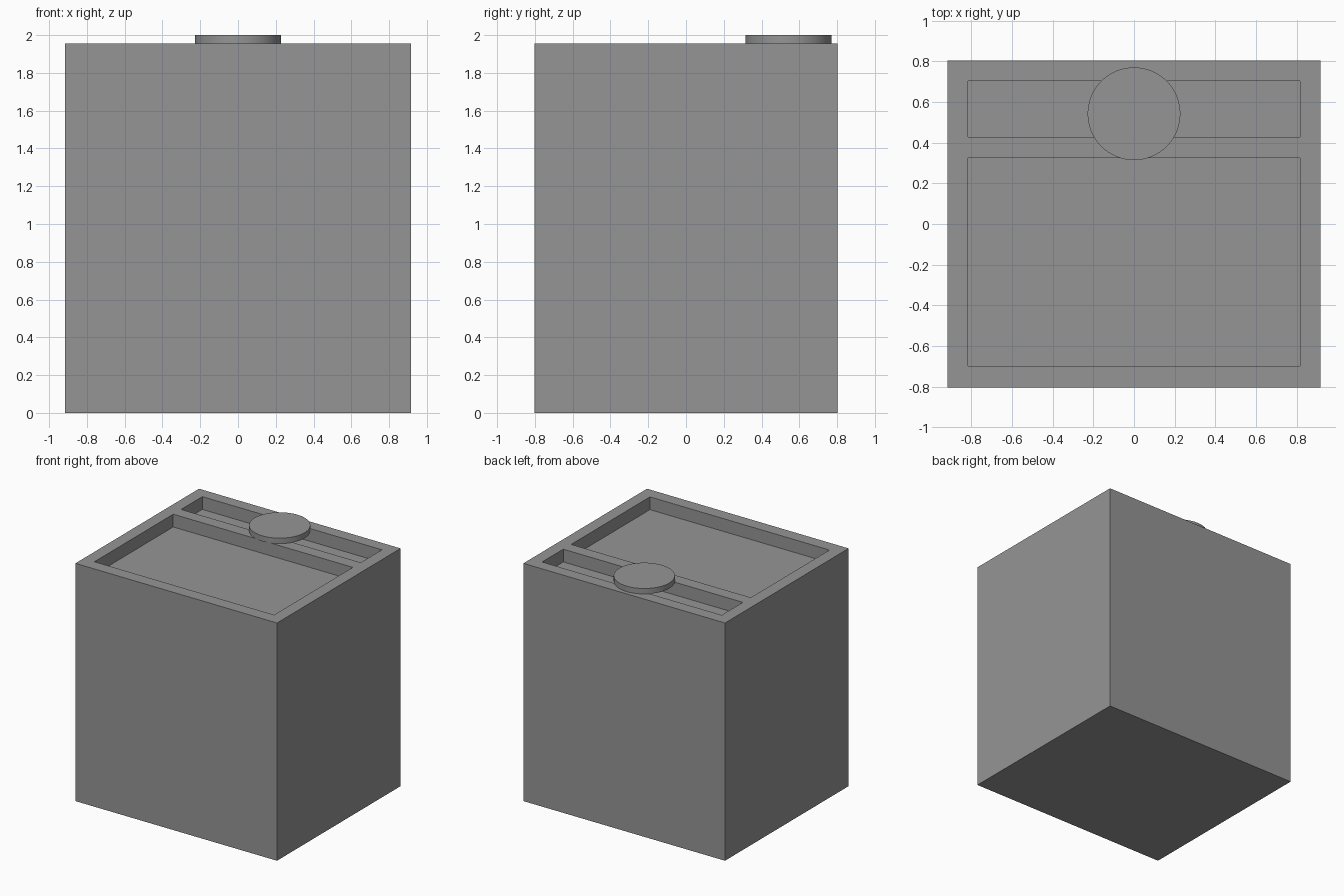
import bpy, bmesh, math
from mathutils import Matrix, Vector

if "Cube" in bpy.data.objects:
    bpy.data.objects.remove(bpy.data.objects["Cube"])

W, D, TOP = 0.917, 0.803, 1.955      # half width, half depth, body height
RECESS = 0.105                       # tray depth
TRAY_X = 0.817
TRAYS = [(-0.698, 0.325), (0.428, 0.703)]

grey = bpy.data.materials.new("mid_grey")
grey.diffuse_color = (0.3, 0.3, 0.3, 1)
grey.use_nodes = True
grey.node_tree.nodes["Principled BSDF"].inputs["Base Color"].default_value = grey.diffuse_color


def finish(name, bm):
    bmesh.ops.recalc_face_normals(bm, faces=bm.faces)
    mesh = bpy.data.meshes.new(name)
    bm.to_mesh(mesh)
    bm.free()
    mesh.materials.append(grey)
    ob = bpy.data.objects.new(name, mesh)
    bpy.context.collection.objects.link(ob)
    return ob


# Body: solid block whose top is sliced along the tray edges, trays sunk in
bm = bmesh.new()
bmesh.ops.create_cube(bm, size=1, matrix=Matrix.Translation((0, 0, TOP / 2))
                      @ Matrix.Diagonal((2 * W, 2 * D, TOP, 1)))
cuts = [((x, 0, 0), (1, 0, 0)) for x in (-TRAY_X, TRAY_X)]
cuts += [((0, y, 0), (0, 1, 0)) for tray in TRAYS for y in tray]
for co, no in cuts:
    bmesh.ops.bisect_plane(bm, geom=bm.verts[:] + bm.edges[:] + bm.faces[:],
                           plane_co=co, plane_no=no)
for y0, y1 in TRAYS:
    floor = []
    for f in bm.faces:
        c = f.calc_center_median()
        if f.normal.z > 0.9 and c.z > TOP - 0.01 and abs(c.x) < TRAY_X and y0 < c.y < y1:
            floor.append(f)
    ext = bmesh.ops.extrude_face_region(bm, geom=floor)
    bmesh.ops.delete(bm, geom=[f for f in floor if f.is_valid], context='FACES_ONLY')
    bmesh.ops.translate(bm, vec=Vector((0, 0, -RECESS)),
                        verts=[g for g in ext["geom"] if isinstance(g, bmesh.types.BMVert)])
bmesh.ops.dissolve_limit(bm, angle_limit=0.01, verts=bm.verts[:], edges=bm.edges[:])
finish("body", bm)

# Round cap bridging the rear tray
bm = bmesh.new()
bmesh.ops.create_cone(bm, cap_ends=True, segments=64, radius1=0.228, radius2=0.228,
                      depth=2 - TOP, matrix=Matrix.Translation((0, 0.542, (2 + TOP) / 2)))
cap = finish("round_cap", bm)
bpy.context.view_layer.objects.active = cap
cap.select_set(True)
bpy.ops.object.shade_smooth_by_angle(angle=math.radians(30))
